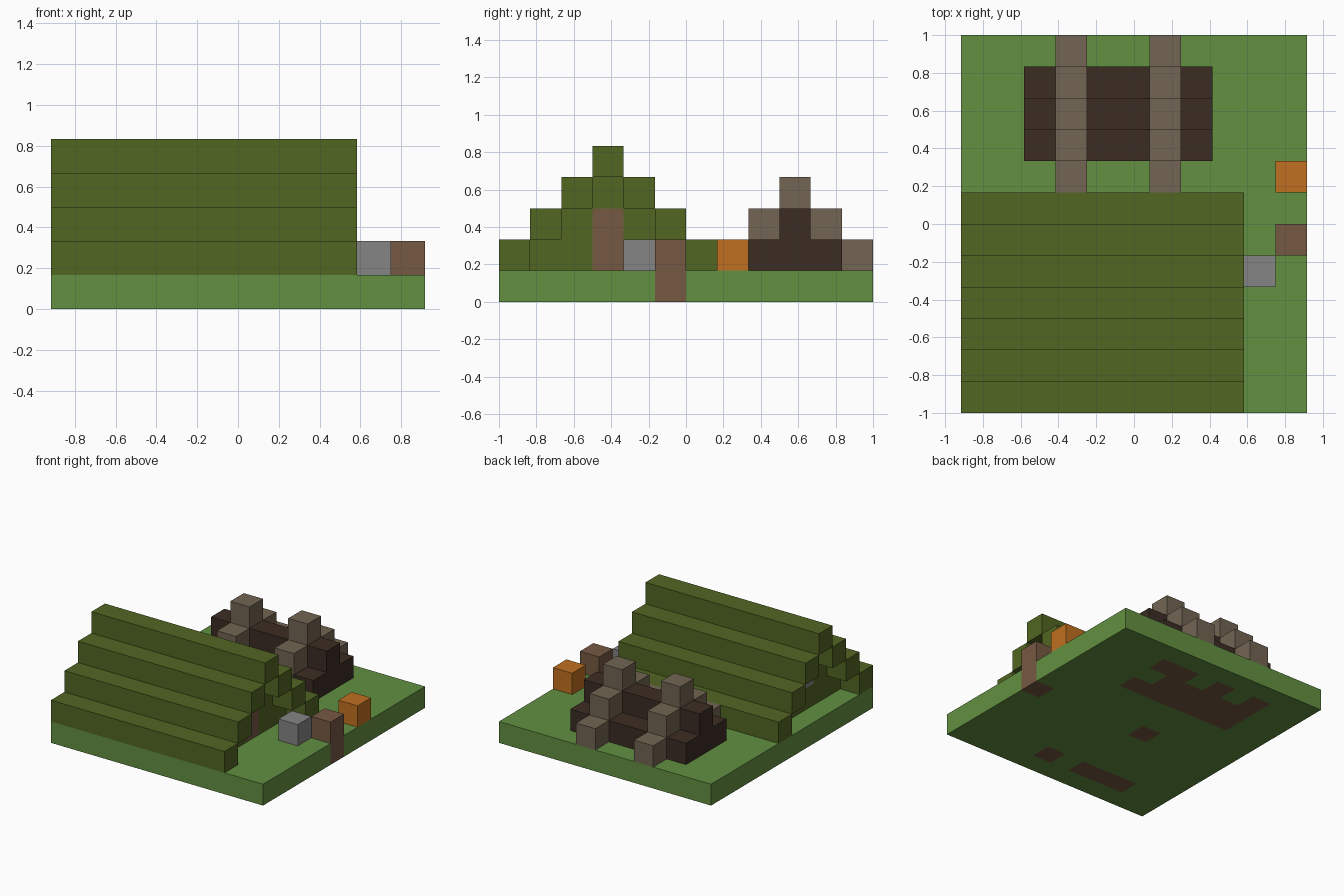
import bpy
import bmesh
import math
from itertools import product
from mathutils import Vector

if "Cube" in bpy.data.objects:
    bpy.data.objects.remove(bpy.data.objects["Cube"])

UNIT = 1 / 6          # edge length of one block
NX, NY = 11, 12       # blocks across the ground


def material(name, r, g, b):
    def linear(c):
        c /= 255
        return c / 12.92 if c <= 0.04045 else ((c + 0.055) / 1.055) ** 2.4
    colour = (linear(r), linear(g), linear(b), 1)
    mat = bpy.data.materials.new(name)
    mat.diffuse_color = colour
    mat.use_nodes = True
    bsdf = mat.node_tree.nodes["Principled BSDF"]
    bsdf.inputs["Base Color"].default_value = colour
    bsdf.inputs["Roughness"].default_value = 0.9
    return mat


grass = material("grass green", 98, 144, 65)
thatch = material("olive green", 82, 102, 34)
soil = material("earth brown", 118, 89, 66)
stone = material("stone grey", 133, 133, 133)
pumpkin = material("orange", 192, 112, 32)
bark = material("dark brown", 60, 44, 36)
timber = material("taupe", 114, 101, 83)


def span(x, y, z):
    """Block positions in a box; each range is (first, last) inclusive."""
    return set(product(*(range(a, b + 1) for a, b in (x, y, z))))


def build(name, parts):
    """Skin the outside of blocks; parts pairs each material with its blocks."""
    owner = {c: i for i, (_, cells) in enumerate(parts) for c in cells}
    bm = bmesh.new()
    for cell, index in owner.items():
        centre = Vector(cell) + Vector((0.5, 0.5, 0.5))
        for axis, sign in product(range(3), (-1, 1)):
            n = Vector()
            n[axis] = sign
            if tuple(int(a + b) for a, b in zip(cell, n)) in owner:
                continue
            u = Vector()
            u[(axis + 1) % 3] = 0.5
            v = n.cross(u)
            mid = centre + n / 2
            corners = (mid - u - v, mid + u - v, mid + u + v, mid - u + v)
            face = bm.faces.new([bm.verts.new(
                ((p.x - NX / 2) * UNIT, (p.y - NY / 2) * UNIT, p.z * UNIT))
                for p in corners])
            face.material_index = index
    # Merge the block faces into large flat panels of one colour
    bmesh.ops.remove_doubles(bm, verts=bm.verts, dist=UNIT / 100)
    bmesh.ops.dissolve_limit(bm, angle_limit=math.radians(1), verts=bm.verts,
                             edges=bm.edges, delimit={'MATERIAL'})
    mesh = bpy.data.meshes.new(name)
    bm.to_mesh(mesh)
    bm.free()
    for mat, _ in parts:
        mesh.materials.append(mat)
    obj = bpy.data.objects.new(name, mesh)
    bpy.context.collection.objects.link(obj)
    return obj


# Ground slab with patches of earth showing through
rows = {10: (2, 4, 6, 7), 9: (2, 3, 4, 5, 6), 8: (2, 3, 4, 5, 6, 7),
        5: (4, 10), 1: (2, 3, 4, 6)}
earth = {(x, y, 0) for y, xs in rows.items() for x in xs}
ground = span((0, NX - 1), (0, NY - 1), (0, 0))
build("ground", [(grass, ground - earth), (soil, earth)])

# Stepped roof: a pair of long beams per level, then the ridge
RIDGE = 3
for level in range(1, 4):
    offset = 4 - level
    for side, sign in (("front", -1), ("back", 1)):
        y = RIDGE + sign * offset
        build(f"roof_{side}_step_{level}",
              [(thatch, span((0, 8), (y, y), (level, level)))])
build("roof_ridge", [(thatch, span((0, 8), (RIDGE, RIDGE), (4, 4)))])


# Gable walls set one block inside the roof ends
def gable(name, x, opening, opening_mat):
    wall = set()
    for level in range(1, 4):
        reach = 3 - level
        wall |= span((x, x), (RIDGE - reach, RIDGE + reach), (level, level))
    build(name, [(thatch, wall - opening), (opening_mat, opening)])


gable("door_wall", 7, span((7, 7), (RIDGE, RIDGE), (1, 2)), soil)
gable("window_wall", 1, span((1, 1), (RIDGE, RIDGE), (2, 2)), stone)

# Dark log pile with a raised middle row
build("log_pile", [(bark, span((2, 7), (8, 10), (1, 1))
                    | span((2, 7), (9, 9), (2, 2)))])

# Stepped arches strapped over the pile
for side, x in (("right", 3), ("left", 6)):
    arch = {(x, 9 + dy, 3 - abs(dy)) for dy in range(-2, 3)}
    build(f"arch_{side}", [(timber, arch)])

# Loose blocks in the yard
build("yard_stone", [(stone, {(9, 4, 1)})])
build("yard_post", [(soil, {(10, 5, 1)})])
build("yard_pumpkin", [(pumpkin, {(10, 7, 1)})])
